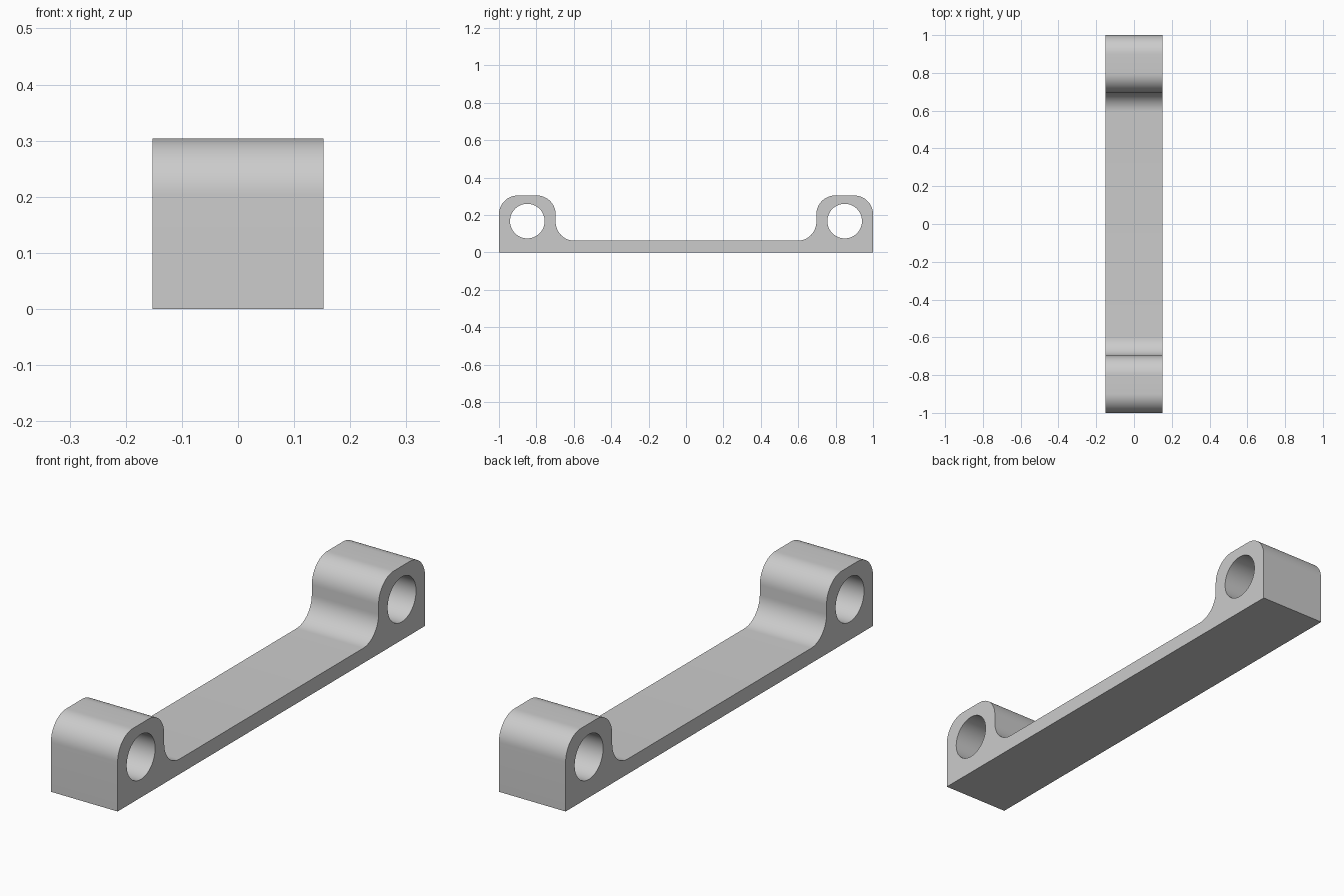
import bpy, bmesh, math
from mathutils import Matrix

cube = bpy.data.objects.get("Cube")
if cube:
    bpy.data.objects.remove(cube)

HALF_WIDTH = 0.152
HEIGHT = 0.304
BASE = 0.062
INNER = 0.697       # inner wall of each lug
RADIUS = 0.101      # rounded corners and fillets
HOLE_Y, HOLE_Z, HOLE_R = 0.8485, 0.167, 0.0925


def arc(cx, cy, r, start, end, steps):
    angles = [math.radians(start + (end - start) * i / steps) for i in range(steps + 1)]
    return [(cx + r * math.cos(a), cy + r * math.sin(a)) for a in angles]


def add_loop(curve, points):
    spline = curve.splines.new('POLY')
    spline.points.add(len(points) - 1)
    for p, (u, v) in zip(spline.points, points):
        p.co = (u, v, 0, 1)
    spline.use_cyclic_u = True


# Side outline: one half, then its mirror image
half = [(1, 0)]
half += arc(1 - RADIUS, HEIGHT - RADIUS, RADIUS, 0, 90, 16)
half += arc(INNER + RADIUS, HEIGHT - RADIUS, RADIUS, 90, 180, 16)
half += arc(INNER - RADIUS, BASE + RADIUS, RADIUS, 0, -90, 16)
outline = half + [(-u, v) for u, v in reversed(half)]

# Outline and the two bores, filled and extruded across the width
profile = bpy.data.curves.new("bracket_profile", 'CURVE')
profile.dimensions = '2D'
profile.fill_mode = 'BOTH'
profile.extrude = HALF_WIDTH
add_loop(profile, outline)
for side in (-1, 1):
    add_loop(profile, arc(side * HOLE_Y, HOLE_Z, HOLE_R, 0, 360, 64)[:-1])

bracket = bpy.data.objects.new("bracket", profile)
bpy.context.collection.objects.link(bracket)
bpy.ops.object.select_all(action='DESELECT')
bracket.select_set(True)
bpy.context.view_layer.objects.active = bracket
bpy.ops.object.convert(target='MESH')
bracket = bpy.context.object
bracket.name = "bracket"

# Stand the profile up, with the bores running along x
bm = bmesh.new()
bm.from_mesh(bracket.data)
bmesh.ops.remove_doubles(bm, verts=bm.verts, dist=0.0001)
bm.transform(Matrix(((0, 0, 1, 0), (1, 0, 0, 0), (0, 1, 0, 0), (0, 0, 0, 1))))
bmesh.ops.recalc_face_normals(bm, faces=bm.faces)
bmesh.ops.dissolve_limit(bm, angle_limit=0.001, verts=bm.verts, edges=bm.edges)
bm.to_mesh(bracket.data)
bm.free()

# Plain grey finish
grey = bpy.data.materials.new("light_grey")
grey.use_nodes = True
color = (0.6, 0.6, 0.6, 1)
grey.diffuse_color = color
grey.node_tree.nodes["Principled BSDF"].inputs["Base Color"].default_value = color
bracket.data.materials.clear()
bracket.data.materials.append(grey)
bpy.ops.object.shade_smooth_by_angle(angle=math.radians(30))
